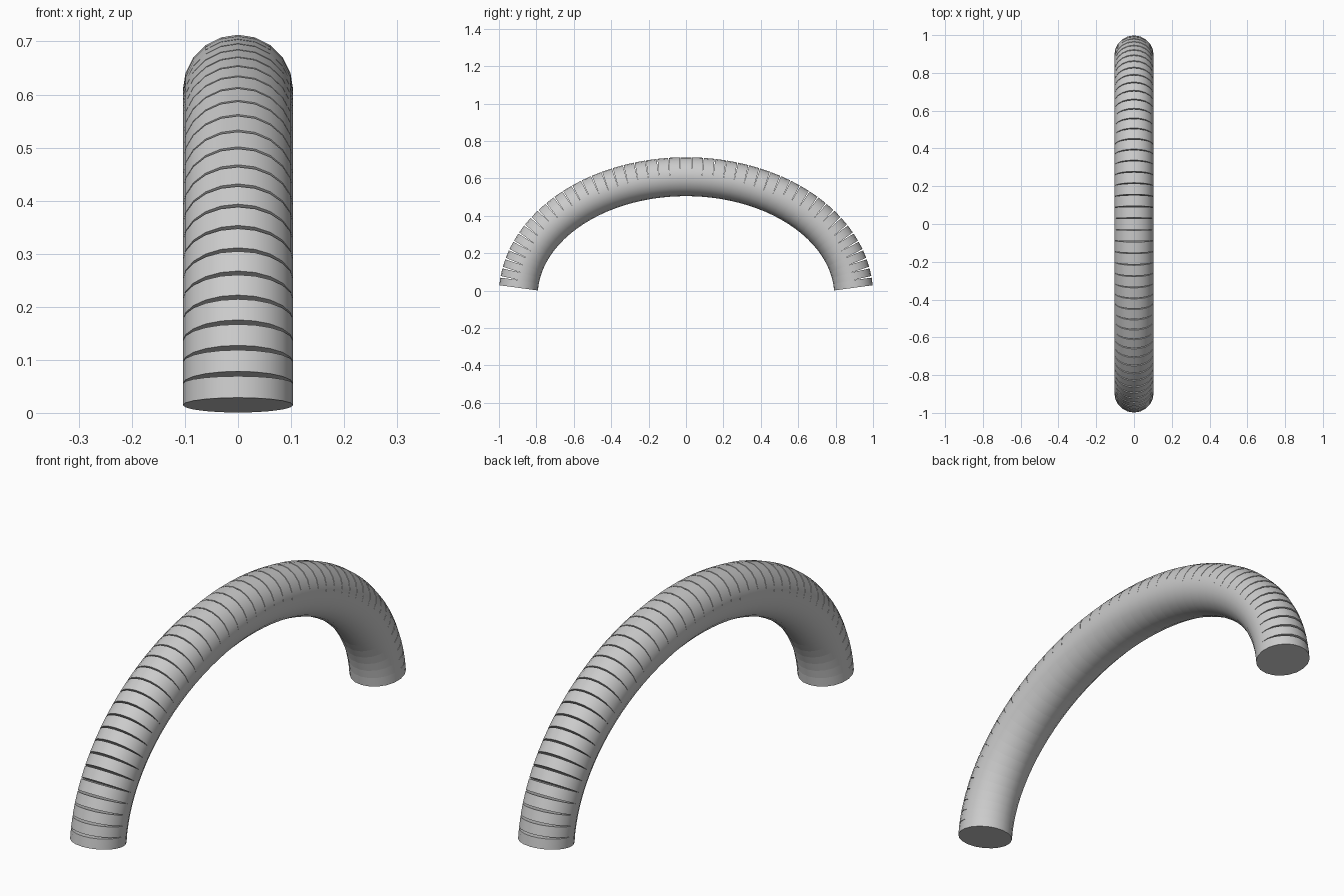
import bpy
from math import sin, cos, pi, radians
from mathutils import Vector

cube = bpy.data.objects.get("Cube")
if cube:
    bpy.data.objects.remove(cube, do_unlink=True)

HALF_SPAN, RISE, BASE_Z = 0.897, 0.635, -0.026
RADIUS, SIDES, STEPS = 0.104, 20, 49

grey = bpy.data.materials.new("plain grey")
grey.use_nodes = True
colour = (0.6, 0.6, 0.6, 1)
grey.diffuse_color = colour
grey.node_tree.nodes["Principled BSDF"].inputs["Base Color"].default_value = colour


def arch_point(k):
    t = pi * k / STEPS
    return Vector((0, -HALF_SPAN * cos(t), BASE_Z + RISE * sin(t)))


def segment(k):
    """Straight closed cylinder along one chord of the elliptical arch."""
    start, end = arch_point(k), arch_point(k + 1)
    chord = end - start
    # Turn about x only, so that the facets of all segments line up
    tilt = Vector((chord.z, -chord.y)).angle_signed(Vector((1, 0)))
    bpy.ops.mesh.primitive_cylinder_add(
        vertices=SIDES, radius=RADIUS, depth=chord.length,
        location=(start + end) / 2, rotation=(tilt, 0, 0))
    obj = bpy.context.object
    obj.name = f"arch_segment_{k:02d}"
    obj.data.materials.append(grey)
    bpy.ops.object.shade_smooth_by_angle(angle=radians(30))


# Chain of segments, open on the outer bend and overlapping on the inner one
for k in range(1, STEPS - 1):
    segment(k)
